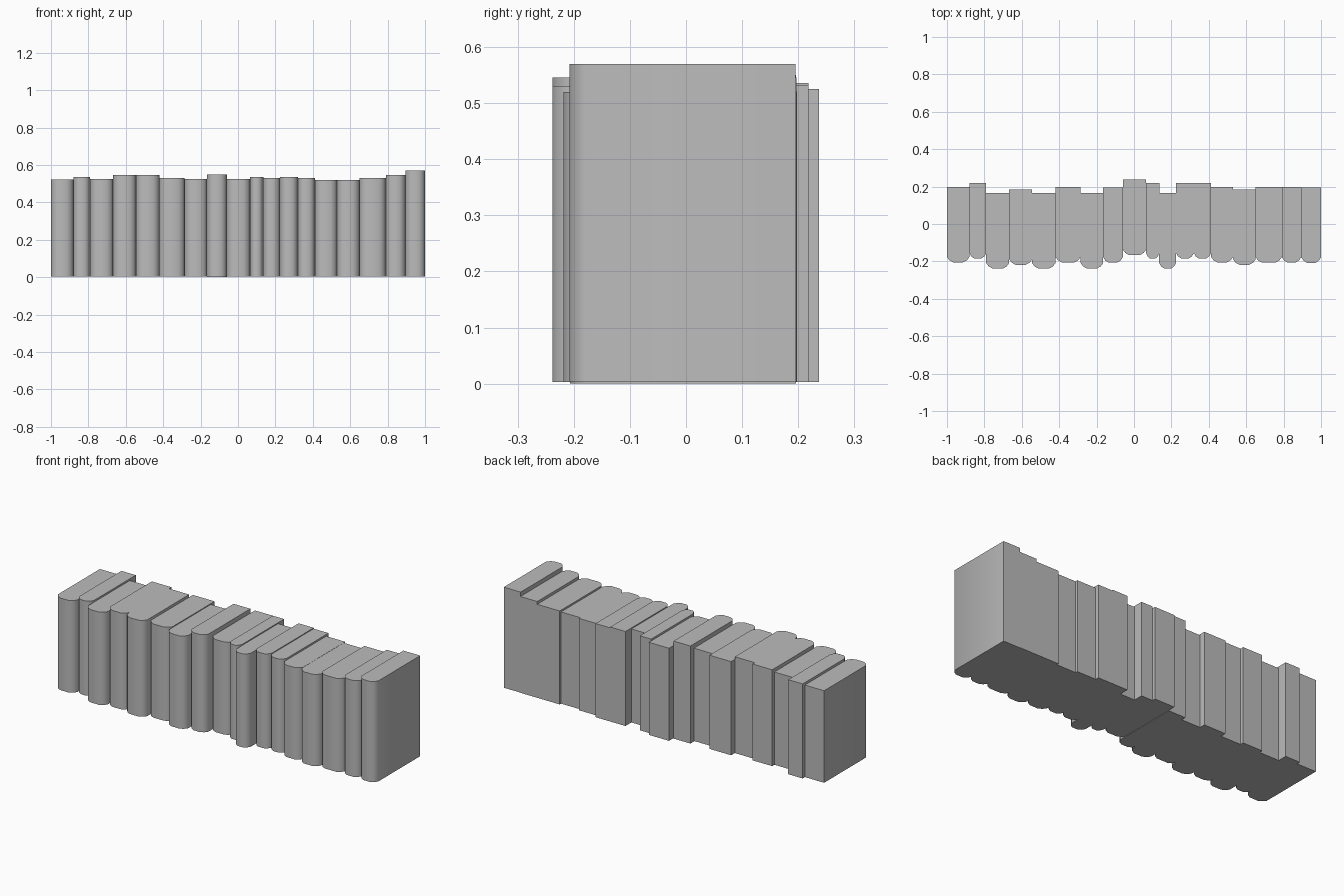
import bpy, bmesh, math

if "Cube" in bpy.data.objects:
    bpy.data.objects.remove(bpy.data.objects["Cube"])

# One plain grey for the whole row
grey = bpy.data.materials.new("plain grey")
grey.diffuse_color = (0.5, 0.5, 0.5, 1)
grey.use_nodes = True
grey.node_tree.nodes["Principled BSDF"].inputs["Base Color"].default_value = grey.diffuse_color

DEPTH = 0.403

# Each book: right edge x, height, spine (front) y
BOOKS = [
    (-0.88, 0.522, -0.205), (-0.79, 0.536, -0.185), (-0.667, 0.526, -0.238),
    (-0.545, 0.546, -0.218), (-0.42, 0.546, -0.238), (-0.285, 0.531, -0.205),
    (-0.165, 0.526, -0.238), (-0.06, 0.55, -0.207), (0.065, 0.525, -0.166),
    (0.135, 0.536, -0.185), (0.225, 0.53, -0.238), (0.32, 0.536, -0.185),
    (0.412, 0.531, -0.185), (0.53, 0.521, -0.205), (0.65, 0.52, -0.218),
    (0.79, 0.53, -0.206), (0.895, 0.546, -0.206), (1.0, 0.57, -0.208),
]


def make_book(name, x0, x1, front, z0, top):
    """Extrude a plan outline: square back, faceted rounded spine."""
    w = x1 - x0
    back = front + DEPTH
    c = min(0.034, w * 0.3)
    outline = [
        (x0, back), (x0, front + 0.029),
        (x0 + c * 0.4, front + 0.011), (x0 + c, front),
        (x1 - c, front), (x1 - c * 0.4, front + 0.011),
        (x1, front + 0.029), (x1, back),
    ]
    bm = bmesh.new()
    face = bm.faces.new([bm.verts.new((x, y, z0)) for x, y in outline])
    ext = bmesh.ops.extrude_face_region(bm, geom=[face], use_keep_orig=True)
    for v in ext["geom"]:
        if isinstance(v, bmesh.types.BMVert):
            v.co.z = top
    bmesh.ops.recalc_face_normals(bm, faces=bm.faces)
    mesh = bpy.data.meshes.new(name)
    bm.to_mesh(mesh)
    bm.free()
    mesh.materials.append(grey)
    obj = bpy.data.objects.new(name, mesh)
    bpy.context.collection.objects.link(obj)
    # Smooth spine, crisp top, bottom and back edges
    bpy.ops.object.select_all(action='DESELECT')
    obj.select_set(True)
    bpy.context.view_layer.objects.active = obj
    bpy.ops.object.shade_smooth_by_angle(angle=math.radians(50))
    return obj


# Row of upright books, left to right; the eighth sits slightly lower
left = -1.0
for i, (right, height, front) in enumerate(BOOKS):
    base = 0.0 if i == 7 else 0.003
    make_book(f"book_{i + 1:02d}", left, right, front, base, height)
    left = right
